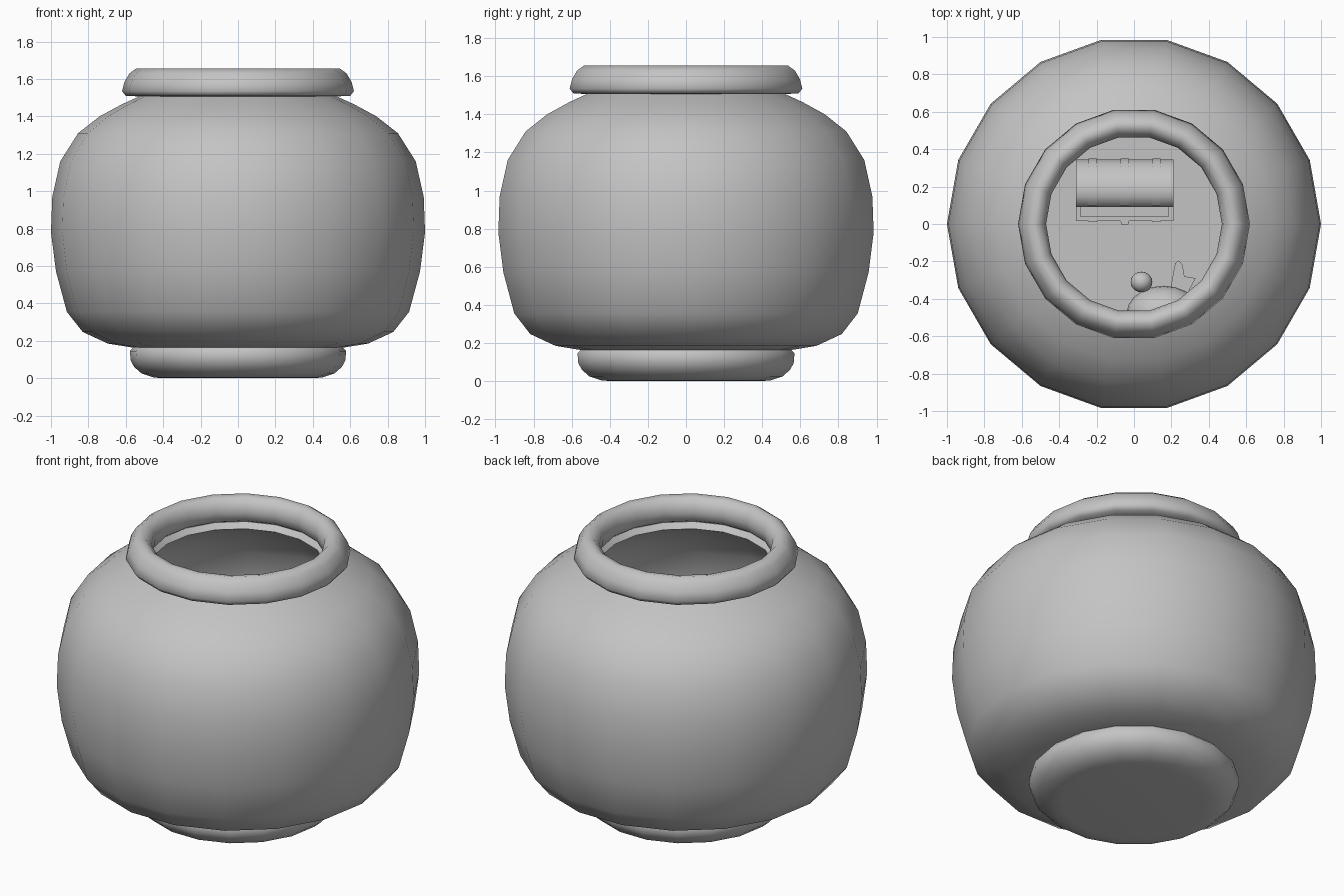
import bpy, bmesh, math
from mathutils import Matrix, Vector

cube = bpy.data.objects.get("Cube")
if cube:
    bpy.data.objects.remove(cube, do_unlink=True)

grey = bpy.data.materials.new("plain_grey")
grey.use_nodes = True
GREY = (0.55, 0.55, 0.55, 1)
grey.diffuse_color = GREY
grey.node_tree.nodes["Principled BSDF"].inputs["Base Color"].default_value = GREY


def finish(name, bm, angle=40):
    """Turn a bmesh into a shaded object."""
    bmesh.ops.recalc_face_normals(bm, faces=bm.faces)
    mesh = bpy.data.meshes.new(name)
    bm.to_mesh(mesh)
    bm.free()
    mesh.materials.append(grey)
    ob = bpy.data.objects.new(name, mesh)
    bpy.context.collection.objects.link(ob)
    bpy.ops.object.select_all(action='DESELECT')
    ob.select_set(True)
    bpy.context.view_layer.objects.active = ob
    bpy.ops.object.shade_smooth_by_angle(angle=math.radians(angle))
    return ob


def lathe(name, profile, closed=False, angle=60):
    """Spin a radius/height profile in 18 steps."""
    bm = bmesh.new()
    verts = [bm.verts.new((r, 0, z)) for r, z in profile]
    edges = [bm.edges.new(p) for p in zip(verts, verts[1:])]
    if closed:
        edges.append(bm.edges.new((verts[-1], verts[0])))
    bmesh.ops.spin(bm, geom=verts + edges, axis=(0, 0, 1), cent=(0, 0, 0),
                   angle=math.tau, steps=18, use_duplicate=False)
    bmesh.ops.remove_doubles(bm, verts=bm.verts, dist=0.0005)
    return finish(name, bm, angle)


def box(name, center, size):
    bm = bmesh.new()
    bmesh.ops.create_cube(bm, size=1, matrix=Matrix.LocRotScale(Vector(center), None, Vector(size)))
    return finish(name, bm)


def ball(name, center, radii):
    bm = bmesh.new()
    bmesh.ops.create_uvsphere(bm, u_segments=20, v_segments=12, radius=1,
                              matrix=Matrix.LocRotScale(Vector(center), None, Vector(radii)))
    return finish(name, bm)


def prism(name, points, depth, matrix):
    """Extrude a flat outline along its local z, then place it."""
    bm = bmesh.new()
    face = bm.faces.new([bm.verts.new((x, y, 0)) for x, y in points])
    out = bmesh.ops.extrude_face_region(bm, geom=[face])
    top = [v for v in out["geom"] if isinstance(v, bmesh.types.BMVert)]
    bmesh.ops.translate(bm, verts=top, vec=(0, 0, depth))
    bmesh.ops.transform(bm, matrix=matrix, verts=bm.verts)
    return finish(name, bm)


# Bowl: outer wall, then the inner wall back to the mouth
outer = [(0.52, 1.51), (0.62, 1.465), (0.74, 1.4), (0.855, 1.31), (0.95, 1.16),
         (0.993, 0.97), (1.0, 0.78), (0.973, 0.57), (0.915, 0.355),
         (0.83, 0.247), (0.695, 0.185), (0.54, 0.16), (0, 0.155)]
inner = [(0, 0.21), (0.5, 0.215), (0.76, 0.28), (0.86, 0.4), (0.91, 0.58),
         (0.935, 0.78), (0.925, 0.96), (0.88, 1.14), (0.79, 1.27),
         (0.68, 1.36), (0.48, 1.47)]
lathe("bowl", outer + inner, closed=True)

# Rolled rim and foot
lathe("rim", [(0.5, 1.505), (0.6, 1.51), (0.62, 1.535), (0.607, 1.585),
              (0.58, 1.63), (0.545, 1.655), (0.51, 1.648), (0.48, 1.615),
              (0.47, 1.57), (0.48, 1.52)], closed=True)
lathe("foot", [(0.56, 0.165), (0.578, 0.145), (0.574, 0.095), (0.555, 0.06),
               (0.515, 0.025), (0.45, 0.004), (0.4, 0), (0, 0)])

# Gravel bed
lathe("gravel", [(0, 0.25), (0.78, 0.25), (0.7, 0.22), (0, 0.212)], angle=30)

# Treasure chest body with a sunken inside
CX, WIDTH, BACK, FRONT, TOP = -0.05, 0.52, 0.32, 0.015, 0.44
bm = bmesh.new()
bmesh.ops.create_cube(bm, size=1, matrix=Matrix.LocRotScale(
    Vector((CX, (BACK + FRONT) / 2, (TOP + 0.24) / 2)), None,
    Vector((WIDTH, BACK - FRONT, TOP - 0.24))))
lid_face = [max(bm.faces, key=lambda f: f.calc_center_median().z)]
bmesh.ops.inset_region(bm, faces=lid_face, thickness=0.035)
hole = bmesh.ops.extrude_face_region(bm, geom=lid_face)
bmesh.ops.translate(bm, vec=(0, 0, -0.12),
                    verts=[g for g in hole["geom"] if isinstance(g, bmesh.types.BMVert)])
bmesh.ops.delete(bm, geom=lid_face, context='FACES_ONLY')
finish("chest_body", bm)

# Half open arched lid, hinged at the back, with three straps
DEPTH = 0.28
# Outline x runs towards the front, outline y runs up, extrusion runs across
axes = Matrix(((0, 0, 1, 0), (-1, 0, 0, 0), (0, 1, 0, 0), (0, 0, 0, 1)))
hinge = Matrix.Translation((CX, BACK, TOP)) @ Matrix.Rotation(math.radians(-35), 4, 'X') @ axes


def arch(grow):
    steps = 12
    return [(DEPTH / 2 - (DEPTH / 2 + grow) * math.cos(math.pi * i / steps),
             0.02 + (0.1 + grow) * math.sin(math.pi * i / steps)) for i in range(steps + 1)]


prism("chest_lid", [(0, 0)] + arch(0) + [(DEPTH, 0)], WIDTH, hinge @ Matrix.Translation((0, 0, -WIDTH / 2)))
for i, x in enumerate((-0.17, 0, 0.17)):
    prism(f"lid_strap_{i + 1}", arch(0.005), 0.045, hinge @ Matrix.Translation((0, 0, x - 0.022)))
    box(f"body_strap_{i + 1}", (CX + x, FRONT, 0.34), (0.045, 0.01, 0.19))
box("chest_lock", (CX, FRONT - 0.005, 0.4), (0.04, 0.025, 0.06))

# Fish heading towards -x
FISH = Vector((0.16, -0.48, 0.75))
ball("fish_body", FISH, (0.2, 0.15, 0.15))
place = Matrix.Translation(FISH)
for side, label in ((1, "right"), (-1, "left")):
    ball(f"fish_eye_{label}", FISH + Vector((-0.12, side * 0.17, 0.04)), (0.058, 0.055, 0.055))
    flip = place @ Matrix.Diagonal((1, side, 1, 1))
    prism(f"side_fin_{label}", [(0.03, 0.11), (0.06, 0.27), (0.08, 0.285), (0.1, 0.26),
                                (0.11, 0.2), (0.17, 0.19), (0.12, 0.1)], 0.02, flip)
    prism(f"tail_lobe_{label}", [(0.15, 0), (0.18, 0.12), (0.24, 0.22), (0.31, 0.22),
                                 (0.32, 0.12), (0.26, 0)], 0.02,
          flip @ Matrix.Translation((0, 0, 0.01)))
upright = place @ Matrix.Rotation(math.pi / 2, 4, 'X') @ Matrix.Translation((0, 0, -0.01))
prism("back_fin", [(-0.06, 0.13), (0, 0.22), (0.1, 0.23), (0.13, 0.1)], 0.02, upright)
